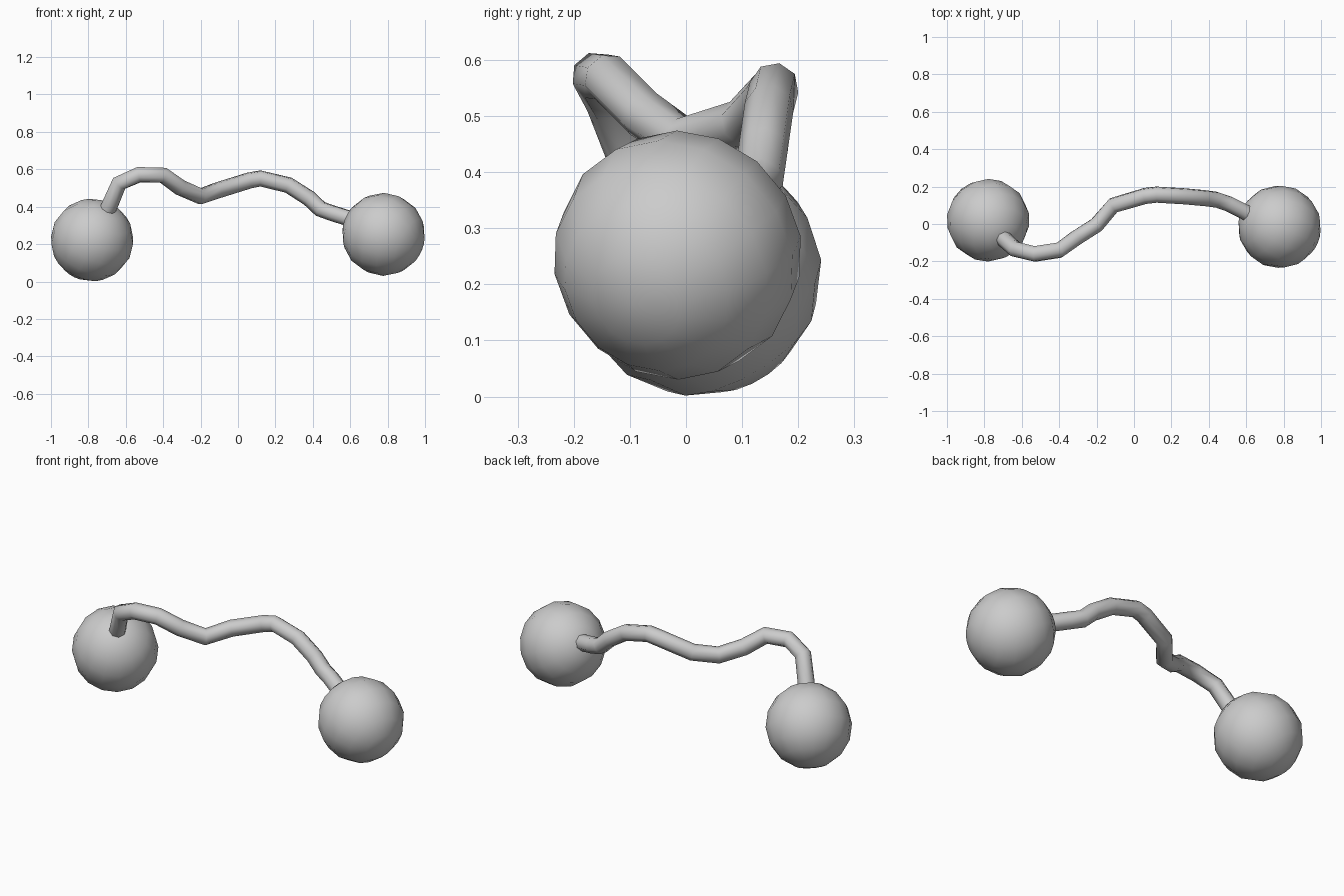
import bpy
from mathutils import Vector

if "Cube" in bpy.data.objects:
    bpy.data.objects.remove(bpy.data.objects["Cube"])

R = 0.222

# Centreline of the bent bar, from the left ball to the right ball
path = [(-0.71, -0.065, 0.36), (-0.685, -0.09, 0.41), (-0.635, -0.135, 0.525),
        (-0.53, -0.16, 0.571), (-0.40, -0.14, 0.568), (-0.31, -0.075, 0.503),
        (-0.20, -0.005, 0.455), (-0.11, 0.10, 0.487), (0.06, 0.15, 0.54),
        (0.12, 0.157, 0.551), (0.27, 0.148, 0.515), (0.38, 0.138, 0.445),
        (0.44, 0.13, 0.388), (0.505, 0.108, 0.365), (0.60, 0.06, 0.335), (0.64, 0.04, 0.32)]


def ball(name, centre, toward):
    # The pole points at the place where the bar enters
    c = Vector(centre)
    rot = (Vector(toward) - c).to_track_quat('Z', 'Y').to_euler()
    bpy.ops.mesh.primitive_uv_sphere_add(segments=16, ring_count=8, radius=R,
                                         location=c, rotation=rot)
    ob = bpy.context.object
    ob.name = name
    bpy.ops.object.shade_smooth()


# Balls at the ends
ball("left_ball", (-0.78, 0.02, 0.222), path[1])
ball("right_ball", (0.778, -0.015, 0.252), path[-2])

# Round bar swept along the path
curve = bpy.data.curves.new("bent_bar", 'CURVE')
curve.dimensions = '3D'
curve.bevel_depth = 0.044
curve.bevel_resolution = 2
spline = curve.splines.new('POLY')
spline.points.add(len(path) - 1)
for p, co in zip(spline.points, path):
    p.co = (*co, 1)
bar = bpy.data.objects.new("bent_bar", curve)
bpy.context.collection.objects.link(bar)
bpy.ops.object.select_all(action='DESELECT')
bar.select_set(True)
bpy.context.view_layer.objects.active = bar
bpy.ops.object.convert(target='MESH')
bpy.ops.object.shade_smooth()
